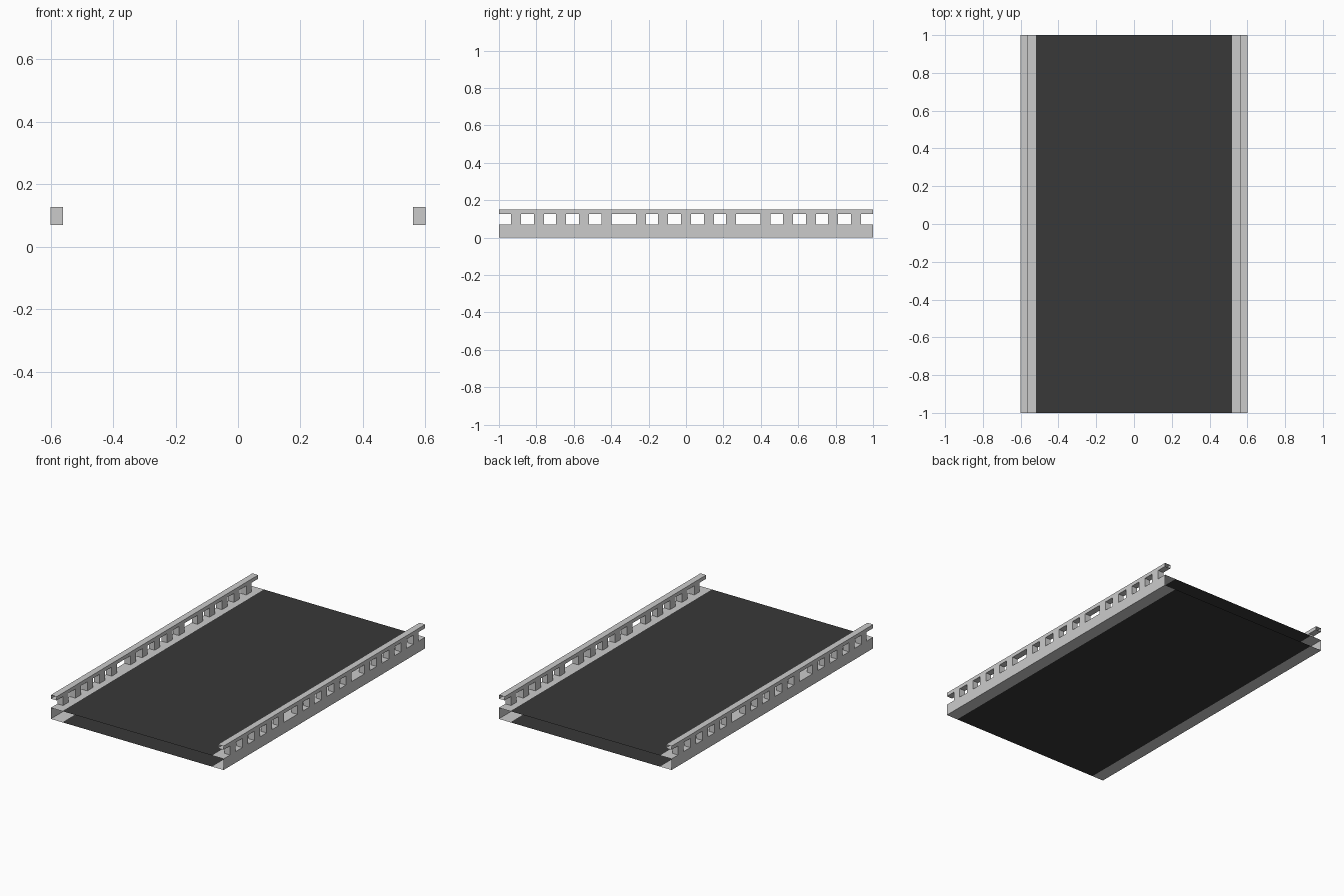
import bpy

if "Cube" in bpy.data.objects:
    bpy.data.objects.remove(bpy.data.objects["Cube"])

LENGTH = 2.0
DECK_Z, RAIL_Z, TOP_Z = 0.07, 0.127, 0.15
OUTER, RAIL_IN, DARK_EDGE = 0.6, 0.56, 0.52
POST_W = 0.054
POST_YS = [0.123, 0.241, 0.426, 0.546, 0.668, 0.787, 0.909]

asphalt = bpy.data.materials.new("asphalt")
asphalt.diffuse_color = (0.04, 0.04, 0.04, 1)
asphalt.use_nodes = True
asphalt.node_tree.nodes["Principled BSDF"].inputs["Base Color"].default_value = asphalt.diffuse_color


def add_mesh(name, verts, faces, mat=None):
    mesh = bpy.data.meshes.new(name)
    mesh.from_pydata(verts, [], faces)
    mesh.update()
    if mat:
        mesh.materials.append(mat)
    obj = bpy.data.objects.new(name, mesh)
    bpy.context.collection.objects.link(obj)
    return obj


def extrude_profile(name, points, closed=False, mat=None):
    """Sweep an x-z profile along y, leaving both ends open."""
    n = len(points)
    h = LENGTH / 2
    verts = [(x, -h, z) for x, z in points] + [(x, h, z) for x, z in points]
    count = n if closed else n - 1
    faces = [(i, (i + 1) % n, (i + 1) % n + n, i + n) for i in range(count)]
    return add_mesh(name, verts, faces, mat)


def mirror_x(obj):
    mod = obj.modifiers.new("mirror", 'MIRROR')
    mod.use_axis = (True, False, False)
    mod.use_mirror_merge = False


# Road surface and underside
extrude_profile("road_surface", [(DARK_EDGE, DECK_Z), (-DARK_EDGE, DECK_Z)][::-1][::-1], mat=asphalt).data.flip_normals()
extrude_profile("road_underside", [(-DARK_EDGE, 0), (DARK_EDGE, 0)], mat=asphalt).data.flip_normals()

# Edge channel wrapping each side of the deck
curb = extrude_profile("deck_edge", [(DARK_EDGE, 0), (OUTER, 0), (OUTER, DECK_Z), (DARK_EDGE, DECK_Z)])
curb.data.flip_normals()
mirror_x(curb)

# Hollow handrail, open at the ends
rail = extrude_profile("handrail", [(RAIL_IN, RAIL_Z), (OUTER, RAIL_Z), (OUTER, TOP_Z), (RAIL_IN, TOP_Z)], closed=True)
rail.data.flip_normals()
mirror_x(rail)

# Railing posts: four-sided sleeves between deck and rail
verts, faces = [], []
for y in sorted([0.0] + POST_YS + [-p for p in POST_YS]):
    b = len(verts)
    a, c = y - POST_W / 2, y + POST_W / 2
    for z in (DECK_Z, RAIL_Z):
        verts += [(RAIL_IN, a, z), (OUTER, a, z), (OUTER, c, z), (RAIL_IN, c, z)]
    faces += [(b + i, b + (i + 1) % 4, b + (i + 1) % 4 + 4, b + i + 4) for i in range(4)]
mirror_x(add_mesh("railing_posts", verts, faces))

# Extruded faces: make every normal point outward from its part
for name, up in (("road_surface", 1), ("road_underside", -1)):
    mesh = bpy.data.objects[name].data
    if mesh.polygons[0].normal.z * up < 0:
        mesh.flip_normals()
for name in ("deck_edge", "handrail"):
    mesh = bpy.data.objects[name].data
    if mesh.polygons[0].normal.z > 0:
        mesh.flip_normals()
